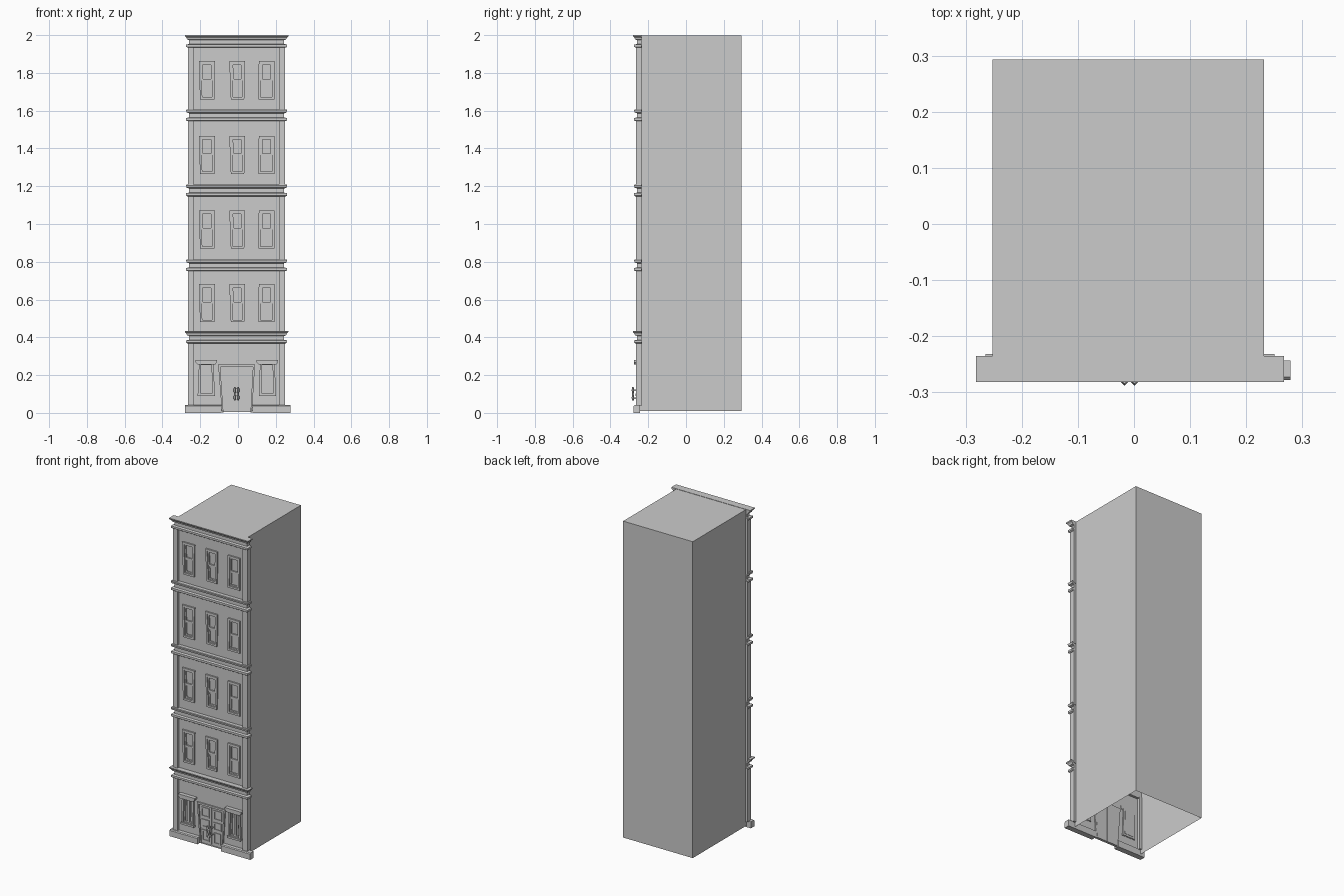
import bpy, bmesh
from mathutils import Vector

if "Cube" in bpy.data.objects:
    bpy.data.objects.remove(bpy.data.objects["Cube"])

WALL_Y = -0.25


def finish(bm, name, recalc=True):
    if recalc:
        bmesh.ops.recalc_face_normals(bm, faces=bm.faces)
    me = bpy.data.meshes.new(name)
    bm.to_mesh(me)
    bm.free()
    ob = bpy.data.objects.new(name, me)
    bpy.context.collection.objects.link(ob)
    return ob


def add_loft(bm, loops, closed=False):
    """Skin matching loops; cap the ends, or join last to first."""
    rows = [[bm.verts.new(p) for p in loop] for loop in loops]
    n = len(rows[0])
    pairs = list(zip(rows, rows[1:]))
    if closed:
        pairs.append((rows[-1], rows[0]))
    for a, b in pairs:
        for i in range(n):
            j = (i + 1) % n
            bm.faces.new((a[i], a[j], b[j], b[i]))
    if not closed:
        bm.faces.new(rows[0])
        bm.faces.new(rows[-1])


def add_prism(bm, poly, y0, y1):
    add_loft(bm, [[(x, y, z) for x, z in poly] for y in (y0, y1)])


def add_ring(bm, outer, inner, y0, y1):
    add_loft(bm, [[(x, y, z) for x, z in p]
                  for p, y in ((outer, y0), (outer, y1), (inner, y1), (inner, y0))], True)


def rect(x0, x1, z0, z1):
    return [(x0, z0), (x1, z0), (x1, z1), (x0, z1)]


def inset(quad, d):
    (ax, az), (bx, bz), (cx, cz), (ex, ez) = quad
    return [(ax + d, az + d), (bx - d, bz + d), (cx - d, cz - d), (ex + d, ez - d)]


def band(name, profile):
    """Horizontal moulding: (z, projection) steps wrapped round the facade."""
    bm = bmesh.new()
    loops = []
    for z, o in profile:
        x0, x1, y0 = -0.265 - o, 0.25 + o, -0.265 - o
        loops.append([(x0, y0, z), (x1, y0, z), (x1, -0.235, z), (x0, -0.235, z)])
    add_loft(bm, loops)
    return finish(bm, name)


# Main shell: sides, back and roof, open underneath
bm = bmesh.new()
X0, X1, Y0, Y1, Z0, Z1 = -0.252, 0.232, WALL_Y, 0.293, 0.01, 1.998
low = [bm.verts.new(p) for p in ((X0, Y0, Z0), (X0, Y1, Z0), (X1, Y1, Z0), (X1, Y0, Z0))]
top = [bm.verts.new((v.co.x, v.co.y, Z1)) for v in low]
for i in range(3):
    bm.faces.new((low[i + 1], low[i], top[i], top[i + 1]))
bm.faces.new(top[::-1])
finish(bm, "building_shell", False)

# Window and door layout; windows lean slightly as in the stylised design
upper = []
for zb in (0.48, 0.87, 1.265, 1.66):
    for xa, xb, lean in ((-0.207, -0.122, 0.006), (-0.046, 0.037, 0.008), (0.11, 0.192, -0.002)):
        upper.append([(xa + lean, zb), (xb - lean / 2, zb), (xb, zb + 0.202), (xa, zb + 0.202)])
lower = [[(-0.211, 0.092), (-0.124, 0.092), (-0.128, 0.265), (-0.207, 0.265)],
         [(0.112, 0.092), (0.2, 0.092), (0.195, 0.265), (0.116, 0.265)]]
door = [(-0.085, 0.002), (0.074, 0.002), (0.09, 0.255), (-0.105, 0.255)]

# Front wall sheet with openings
holes = []
for q in upper + lower + [door]:
    q = inset(q, 0.01)
    holes.append((max(q[0][0], q[3][0]), min(q[1][0], q[2][0]), q[0][1], q[2][1]))
xs = sorted({X0, X1} | {v for h in holes for v in h[:2]})
zs = sorted({Z0, Z1} | {v for h in holes for v in h[2:]})
bm = bmesh.new()
for xa, xb in zip(xs, xs[1:]):
    for za, zb in zip(zs, zs[1:]):
        cx, cz = (xa + xb) / 2, (za + zb) / 2
        if not any(h[0] < cx < h[1] and h[2] < cz < h[3] for h in holes):
            bm.faces.new([bm.verts.new((x, WALL_Y, z)) for x, z in rect(xa, xb, za, zb)])
bmesh.ops.remove_doubles(bm, verts=bm.verts, dist=1e-5)
finish(bm, "front_wall", False)

# Upper windows: frame, two sashes, glass
frames, sashes, panes = bmesh.new(), bmesh.new(), bmesh.new()
for q in upper:
    inner = inset(q, 0.012)
    add_ring(frames, q, inner, -0.244, -0.259)
    zm = q[0][1] + 0.1
    xa, xb = inner[0][0], inner[1][0]
    xm0, xm1 = (xa + inner[3][0]) / 2, (xb + inner[2][0]) / 2
    for sash, y in (([inner[0], inner[1], (xm1, zm), (xm0, zm)], -0.250),
                    ([(xm0, zm), (xm1, zm), inner[2], inner[3]], -0.253)):
        add_ring(sashes, sash, inset(sash, 0.008), -0.243, y)
    add_prism(panes, inner, -0.242, -0.245)

# Ground floor windows: frame, two tall casements, flared lintel and sill
trim = bmesh.new()
for q in lower:
    inner = inset(q, 0.012)
    add_ring(frames, q, inner, -0.244, -0.262)
    xm = (q[0][0] + q[1][0]) / 2
    for sash in ([inner[0], (xm, inner[0][1]), (xm, inner[2][1]), inner[3]],
                 [(xm, inner[0][1]), inner[1], inner[2], (xm, inner[2][1])]):
        add_ring(sashes, sash, inset(sash, 0.008), -0.243, -0.252)
    add_prism(panes, inner, -0.242, -0.245)
    add_prism(trim, [(xm - 0.045, 0.255), (xm + 0.045, 0.255), (xm + 0.057, 0.268),
                     (xm + 0.057, 0.28), (xm - 0.057, 0.28), (xm - 0.057, 0.268)], -0.248, -0.274)
    add_prism(trim, rect(xm - 0.046, xm + 0.046, 0.09, 0.102), -0.248, -0.267)
finish(frames, "window_frames")
finish(sashes, "window_sashes")
finish(panes, "window_panes")
finish(trim, "window_lintels_and_sills")

# Tapered double door with raised panels
bm = bmesh.new()
xm = -0.008
add_ring(bm, door, [(-0.077, 0.002), (0.066, 0.002), (0.079, 0.243), (-0.094, 0.243)], -0.244, -0.258)
for s in (-1, 1):
    leaf = [(xm + s * 0.001, 0.004), (xm + s * 0.073, 0.004), (xm + s * 0.086, 0.243), (xm + s * 0.001, 0.243)]
    add_prism(bm, leaf, -0.244, -0.25)
    for za, zb, w in ((0.02, 0.09, 0.064), (0.105, 0.155, 0.067), (0.17, 0.23, 0.071)):
        a, b = sorted((xm + s * 0.016, xm + s * w))
        panel = rect(a, b, za, zb)
        add_ring(bm, panel, inset(panel, 0.008), -0.248, -0.254)
finish(bm, "double_door")

# Door handles: diamond-section bars on two standoffs
bm = bmesh.new()
for s in (-1, 1):
    x = xm + s * 0.009
    loops = []
    for z, r in ((0.065, 0.004), (0.08, 0.007), (0.1, 0.004), (0.12, 0.007), (0.137, 0.004)):
        loops.append([(x - r, -0.281, z), (x, -0.281 - r, z), (x + r, -0.281, z), (x, -0.281 + r, z)])
    add_loft(bm, loops)
    for z in (0.078, 0.12):
        add_prism(bm, rect(x - 0.003, x + 0.003, z - 0.004, z + 0.004), -0.249, -0.281)
finish(bm, "door_handles")

# Plinth blocks either side of the door
bm = bmesh.new()
for a, b in ((-0.281, -0.088), (0.077, 0.279)):
    loops = []
    for z, y in ((0.0, -0.278), (0.036, -0.278), (0.041, -0.273)):
        loops.append([(a, y, z), (b, y, z), (b, -0.243, z), (a, -0.243, z)])
    add_loft(bm, loops)
finish(bm, "plinth")

# Corner pilasters, one pair per storey
bm = bmesh.new()
for za, zb in ((0.038, 0.375), (0.42, 0.765), (0.8, 1.155), (1.2, 1.55), (1.595, 1.945)):
    for a, b in ((-0.265, -0.235), (0.217, 0.25)):
        add_prism(bm, rect(a, b, za, zb), -0.232, -0.265)
finish(bm, "corner_pilasters")

# Storey bands: lower ledge, recessed frieze, upper ledge
for i, t in enumerate((0.812, 1.208, 1.606)):
    band(f"storey_band_{i + 1}", [
        (t - 0.062, 0.003), (t - 0.058, 0.009), (t - 0.045, 0.009), (t - 0.042, -0.006),
        (t - 0.02, -0.006), (t - 0.016, 0.007), (t - 0.003, 0.010), (t, 0.008)])

# Flared cornices above the ground floor and at the roof
for name, t in (("shop_cornice", 0.434), ("roof_cornice", 2.0)):
    band(name, [
        (t - 0.066, 0.003), (t - 0.062, 0.009), (t - 0.05, 0.009), (t - 0.047, -0.006),
        (t - 0.027, -0.006), (t - 0.023, 0.005), (t - 0.015, 0.007), (t - 0.007, 0.016), (t, 0.017)])
